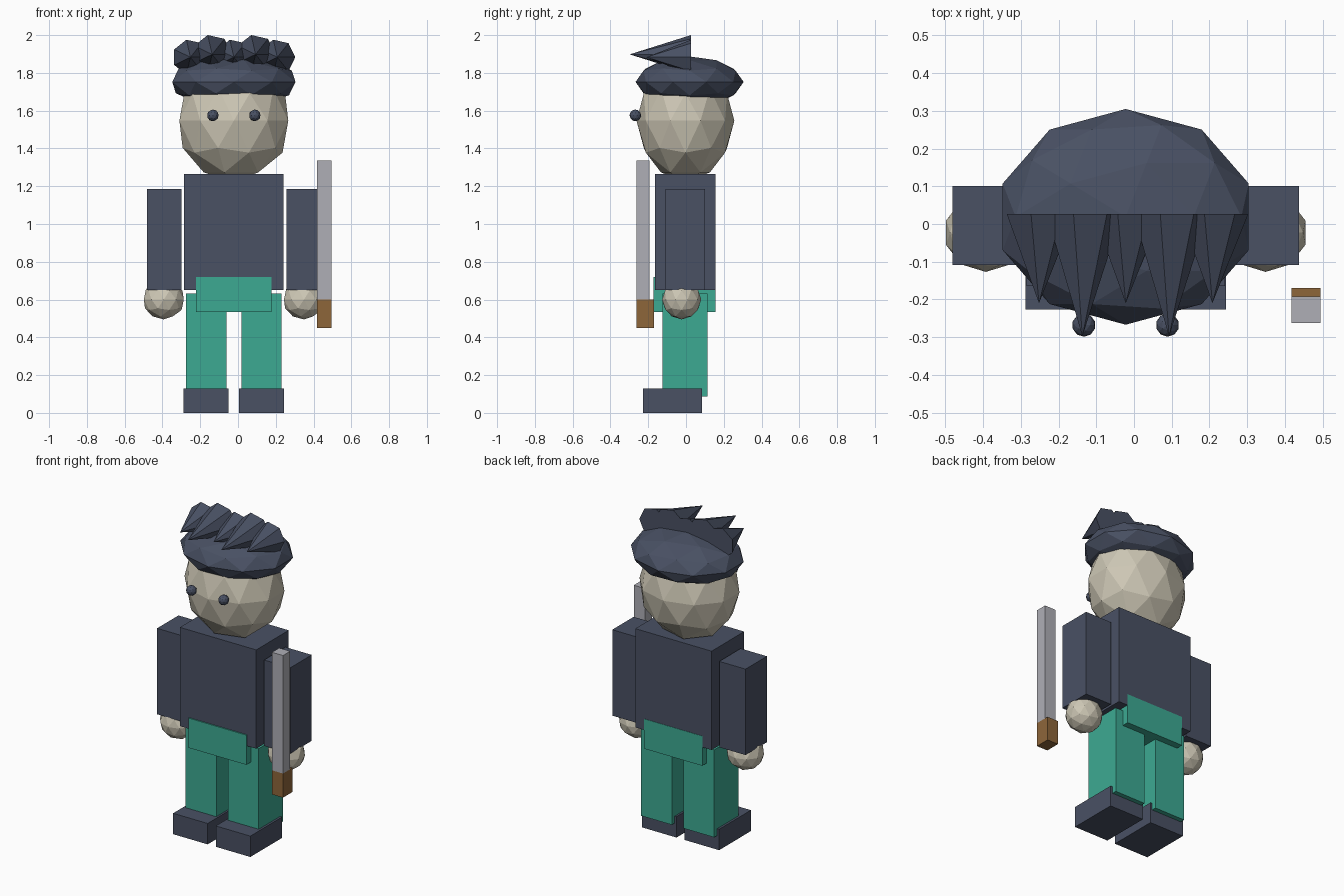
import bpy
import math

cube = bpy.data.objects.get("Cube")
if cube:
    bpy.data.objects.remove(cube, do_unlink=True)


def make_material(name, r, g, b):
    mat = bpy.data.materials.new(name)
    mat.use_nodes = True
    mat.diffuse_color = (r, g, b, 1)
    for node in mat.node_tree.nodes:
        if node.type == 'BSDF_PRINCIPLED':
            node.inputs["Base Color"].default_value = (r, g, b, 1)
    return mat


NAVY = make_material("navy cloth", 0.067, 0.082, 0.127)
TEAL = make_material("teal trousers", 0.046, 0.40, 0.29)
SKIN = make_material("pale skin", 0.61, 0.57, 0.46)
STEEL = make_material("grey steel", 0.43, 0.43, 0.47)
WOOD = make_material("brown grip", 0.27, 0.133, 0.042)

MID = -0.022  # the body's own centre line


def finish(name, mat):
    obj = bpy.context.object
    obj.name = name
    obj.data.materials.clear()
    obj.data.materials.append(mat)
    bpy.ops.object.transform_apply(location=False, rotation=True, scale=True)
    return obj


def box(name, mat, x, y, z):
    """Box from its (min, max) range on each axis."""
    ranges = (x, y, z)
    bpy.ops.mesh.primitive_cube_add(size=1, location=[(a + b) / 2 for a, b in ranges])
    bpy.context.object.scale = [b - a for a, b in ranges]
    return finish(name, mat)


def ball(name, mat, centre, radii):
    """Low-poly faceted ellipsoid."""
    bpy.ops.mesh.primitive_ico_sphere_add(subdivisions=2, radius=1, location=centre)
    bpy.context.object.scale = radii
    return finish(name, mat)


def spike(name, x, z, radius, tip_y, base_y=0.027):
    """Seven-sided lock of hair pointing forwards, one corner towards +x."""
    length = base_y - tip_y
    bpy.ops.mesh.primitive_cone_add(vertices=7, radius1=radius, radius2=0, depth=length,
                                    location=(x, (base_y + tip_y) / 2, z),
                                    rotation=(math.pi / 2, 0, 0))
    obj = bpy.context.object
    # turn the base so that a corner lies on the +x side
    corner = max(obj.data.vertices, key=lambda v: v.co.y).co
    turn = -math.atan2(corner.y, corner.x)
    for v in obj.data.vertices:
        cx, cy = v.co.x, v.co.y
        v.co.x = cx * math.cos(turn) - cy * math.sin(turn)
        v.co.y = cx * math.sin(turn) + cy * math.cos(turn)
    return finish(name, NAVY)


# Trunk
box("torso", NAVY, (-0.285, 0.241), (-0.165, 0.155), (0.65, 1.265))
box("hips", TEAL, (-0.222, 0.178), (-0.172, 0.157), (0.535, 0.72))

# Limbs, mirrored about the body's centre line
for side, s in (("left", 1), ("right", -1)):
    def across(a, b):
        return tuple(sorted((MID + s * a, MID + s * b)))

    box(side + "_arm", NAVY, across(0.278, 0.459), (-0.109, 0.101), (0.65, 1.185))
    ball(side + "_hand", SKIN, (MID + s * 0.371, -0.023, 0.6), (0.111, 0.104, 0.105))
    box(side + "_leg", TEAL, across(0.04, 0.252), (-0.125, 0.114), (0.087, 0.632))
    box(side + "_shoe", NAVY, across(0.028, 0.266), (-0.227, 0.085), (0, 0.13))
    ball(side + "_eye", NAVY, (MID + s * 0.111, -0.268, 1.575), (0.031, 0.031, 0.031))

# Head and hair
ball("head", SKIN, (MID, -0.003, 1.547), (0.303, 0.259, 0.322))
ball("hair_cap", NAVY, (MID, 0.019, 1.752), (0.343, 0.286, 0.135))
for i in range(5):
    if i % 2:
        shape = dict(z=1.898, radius=0.105, tip_y=-0.298)
    else:
        shape = dict(z=1.883, radius=0.095, tip_y=-0.21)
    spike("hair_spike_%d" % (i + 1), MID + (i - 2) * 0.115, **shape)

# Sword
box("sword_blade", STEEL, (0.418, 0.494), (-0.263, -0.192), (0.6, 1.335))
box("sword_grip", WOOD, (0.418, 0.494), (-0.263, -0.17), (0.45, 0.6))
